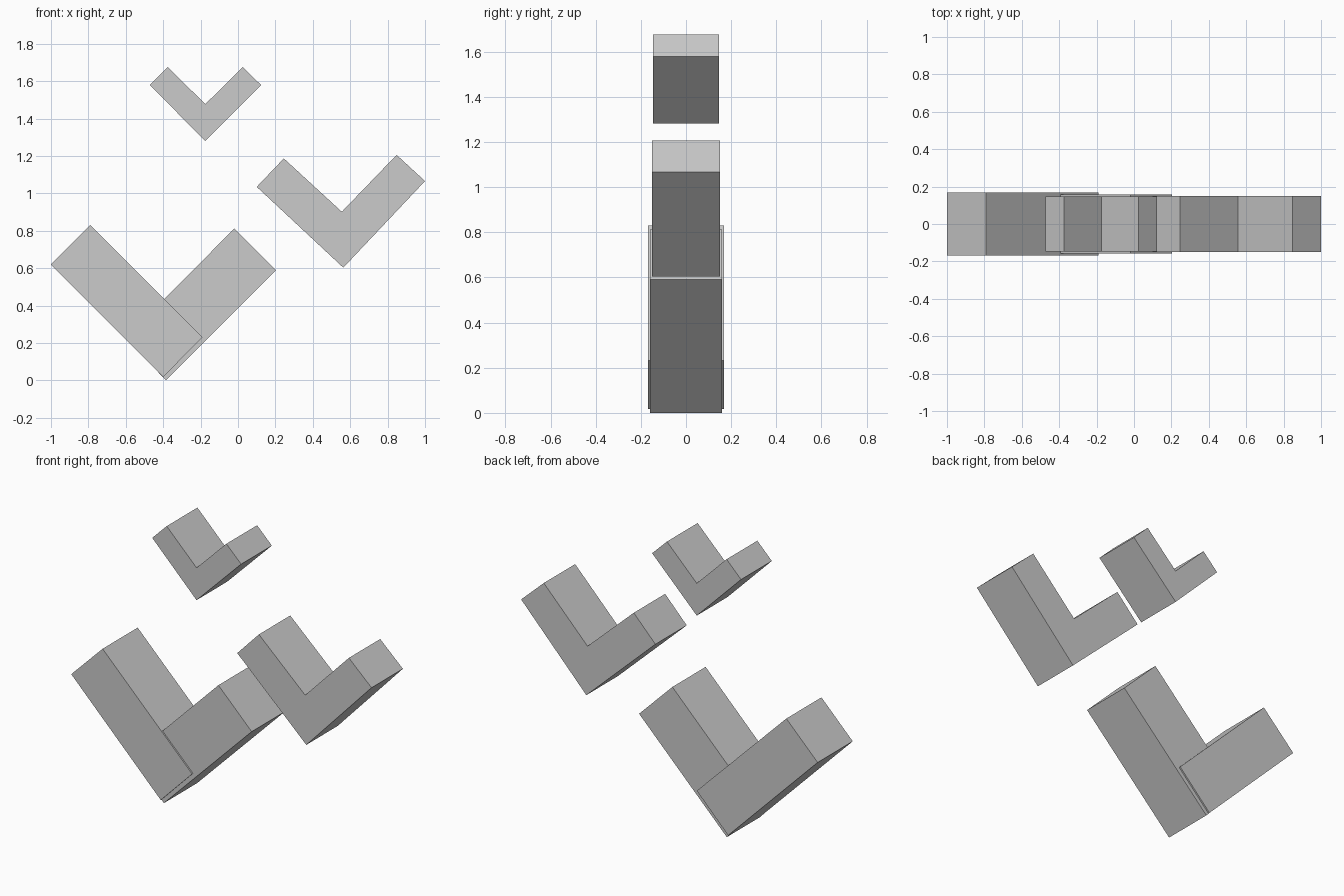
import bpy
import bmesh

if "Cube" in bpy.data.objects:
    bpy.data.objects.remove(bpy.data.objects["Cube"])


def extrude_profile(name, points, half_depth):
    """Extrude an (x, z) outline symmetrically along y."""
    bm = bmesh.new()
    face = bm.faces.new([bm.verts.new((x, -half_depth, z)) for x, z in points])
    result = bmesh.ops.extrude_face_region(bm, geom=[face])
    moved = [v for v in result["geom"] if isinstance(v, bmesh.types.BMVert)]
    bmesh.ops.translate(bm, verts=moved, vec=(0, 2 * half_depth, 0))
    bmesh.ops.recalc_face_normals(bm, faces=bm.faces)
    mesh = bpy.data.meshes.new(name)
    bm.to_mesh(mesh)
    bm.free()
    obj = bpy.data.objects.new(name, mesh)
    bpy.context.collection.objects.link(obj)
    return obj


# Large lower chevron: two overlapping bars, the left one slightly thicker
extrude_profile("large_left_bar",
                [(-1.0, 0.62), (-0.79, 0.83), (-0.19, 0.232), (-0.40, 0.018)], 0.168)
extrude_profile("large_right_bar",
                [(-0.02, 0.812), (0.203, 0.59), (-0.385, 0.0), (-0.60, 0.228)], 0.159)

# Medium chevron on the right
extrude_profile("medium_chevron",
                [(0.10, 1.035), (0.245, 1.187), (0.555, 0.902),
                 (0.848, 1.206), (1.0, 1.066), (0.563, 0.603)], 0.15)

# Small chevron on top
extrude_profile("small_chevron",
                [(-0.472, 1.579), (-0.375, 1.676), (-0.175, 1.477),
                 (0.025, 1.676), (0.124, 1.579), (-0.175, 1.281)], 0.147)
